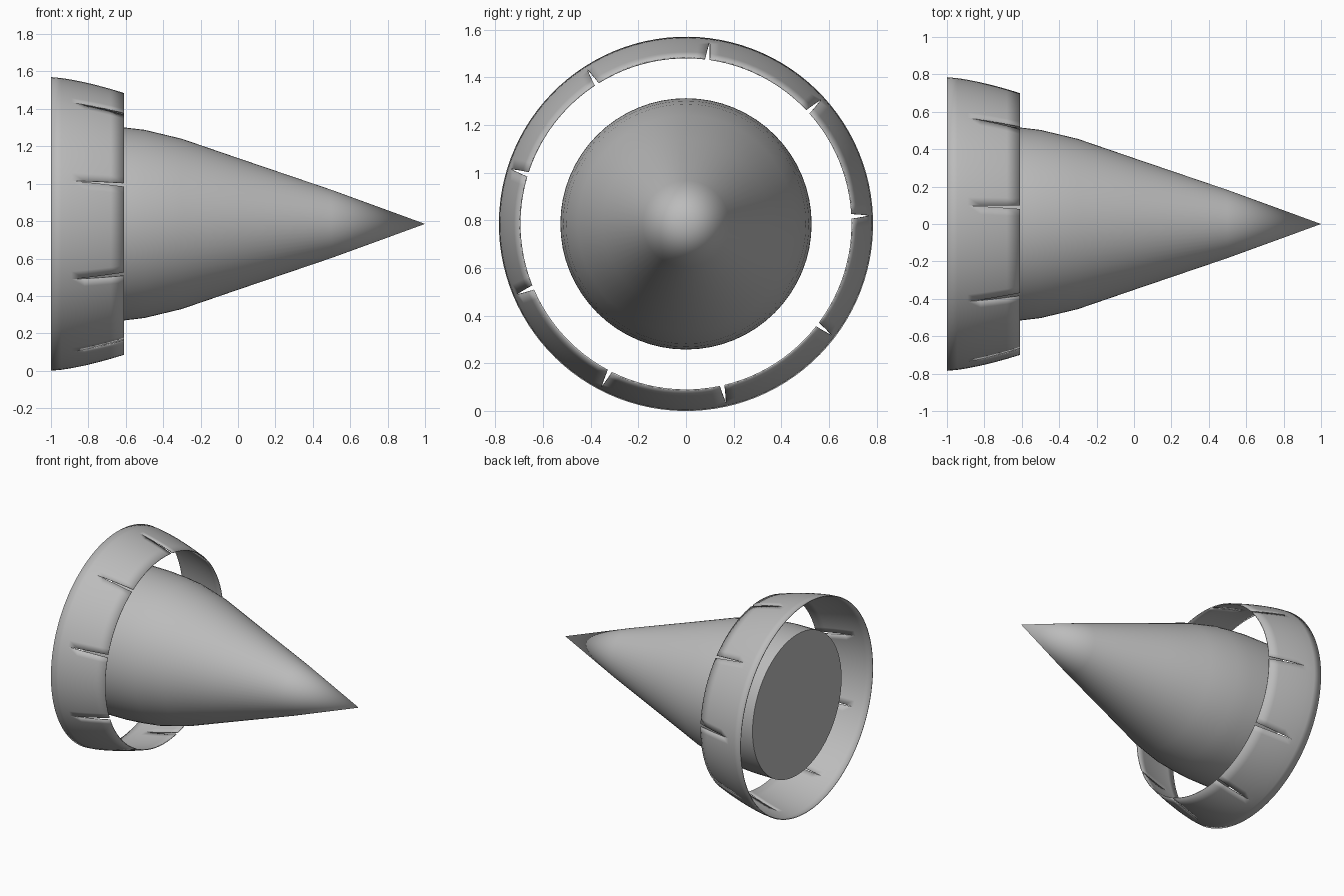
import bpy, bmesh, math
from math import cos, sin, radians

default_cube = bpy.data.objects.get("Cube")
if default_cube:
    bpy.data.objects.remove(default_cube, do_unlink=True)

AXIS_Z = 0.785

grey = bpy.data.materials.new("plain_grey")
grey.use_nodes = True
COLOUR = (0.5, 0.5, 0.5, 1)
grey.diffuse_color = COLOUR
grey.node_tree.nodes["Principled BSDF"].inputs["Base Color"].default_value = COLOUR


def around(x, r, a):
    """Point at radius r and angle a (degrees) around the long axis."""
    return (x, r * cos(radians(a)), AXIS_Z + r * sin(radians(a)))


def finish(bm, name):
    bmesh.ops.remove_doubles(bm, verts=bm.verts, dist=1e-5)
    bmesh.ops.recalc_face_normals(bm, faces=bm.faces)
    mesh = bpy.data.meshes.new(name)
    bm.to_mesh(mesh)
    bm.free()
    mesh.materials.append(grey)
    obj = bpy.data.objects.new(name, mesh)
    bpy.context.collection.objects.link(obj)
    bpy.ops.object.select_all(action="DESELECT")
    obj.select_set(True)
    bpy.context.view_layer.objects.active = obj
    bpy.ops.object.shade_smooth_by_angle(angle=radians(35))
    return obj


def grid(bm, rows):
    """Skin a list of equally long rows of points."""
    verts = [[bm.verts.new(p) for p in row] for row in rows]
    for a, b in zip(verts, verts[1:]):
        for i in range(len(a) - 1):
            bm.faces.new((a[i], a[i + 1], b[i + 1], b[i]))


# Nose cone: revolved profile closed by a flat back
profile = [(-0.92, 0.527), (-0.75, 0.526), (-0.61, 0.516), (-0.5, 0.503),
           (-0.3, 0.455), (0, 0.352), (0.5, 0.182), (1, 0)]
SIDES = 64
bm = bmesh.new()
grid(bm, [[around(x, r, 360 * i / SIDES) for i in range(SIDES + 1)]
          for x, r in profile])
bmesh.ops.remove_doubles(bm, verts=bm.verts, dist=1e-5)
bmesh.ops.dissolve_degenerate(bm, edges=bm.edges, dist=1e-5)
bmesh.ops.holes_fill(bm, edges=[e for e in bm.edges if e.is_boundary], sides=0)
finish(bm, "nose_cone")

# Ring: tapering band cut by nine narrow wedge slits at its front lip
SLITS, STEPS, FIRST = 9, 12, 2.6
SLIT_START, LIP = -0.89, -0.61
stations = [-1, -0.945, SLIT_START, -0.82, -0.75, -0.68, LIP]
bm = bmesh.new()
for k in range(SLITS):
    rows = []
    for x in stations:
        radius = 0.785 - 0.085 * ((x + 1) / (LIP + 1)) ** 1.45
        gap = 0.8 * max(0, (x - SLIT_START) / (LIP - SLIT_START))
        start = FIRST + k * 360 / SLITS + gap
        sweep = 360 / SLITS - 2 * gap
        rows.append([around(x, radius, start + sweep * i / STEPS)
                     for i in range(STEPS + 1)])
    grid(bm, rows)
# Point the band outward so that its thickness grows inward
ring = finish(bm, "slotted_ring")
face = ring.data.polygons[0]
if face.normal.y * face.center.y + face.normal.z * (face.center.z - AXIS_Z) < 0:
    ring.data.flip_normals()
shell = ring.modifiers.new("thickness", "SOLIDIFY")
shell.thickness = 0.006
shell.offset = -1
